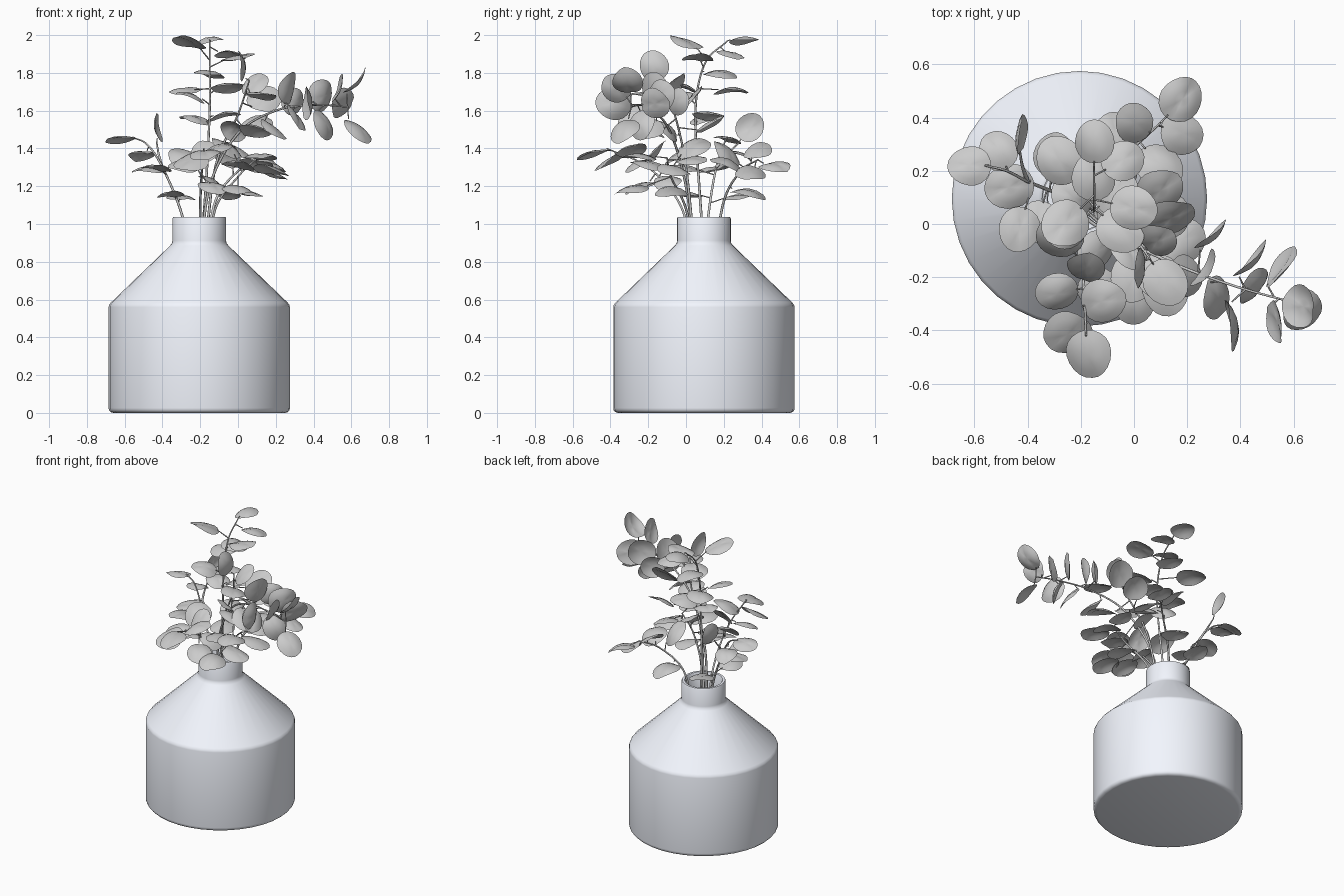
import bpy, bmesh, math, random
from mathutils import Vector, Matrix

if "Cube" in bpy.data.objects:
    bpy.data.objects.remove(bpy.data.objects["Cube"])

random.seed(4)
UP = Vector((0, 0, 1))


def smooth(obj, angle=40):
    bpy.ops.object.select_all(action='DESELECT')
    bpy.context.view_layer.objects.active = obj
    obj.select_set(True)
    bpy.ops.object.shade_smooth_by_angle(angle=math.radians(angle))


def mesh_object(name, bm):
    me = bpy.data.meshes.new(name)
    bm.to_mesh(me)
    bm.free()
    obj = bpy.data.objects.new(name, me)
    bpy.context.collection.objects.link(obj)
    return obj


# Vase: outer and inner wall turned around its own axis
profile = [(0, 0), (.455, 0), (.469, .004), (.478, .014), (.48, .026), (.48, .56), (.477, .572), (.468, .584),
           (.155, .885), (.145, .898), (.142, .912), (.142, 1.03), (.138, 1.037),
           (.122, 1.037), (.118, 1.03), (.118, .9), (.455, .57), (.455, .025), (0, .025)]
bm = bmesh.new()
vs = [bm.verts.new((r, 0, z)) for r, z in profile]
es = [bm.edges.new(p) for p in zip(vs, vs[1:])]
bmesh.ops.spin(bm, geom=vs + es, axis=(0, 0, 1), cent=(0, 0, 0), angle=2 * math.pi, steps=36)
bmesh.ops.remove_doubles(bm, verts=bm.verts, dist=1e-4)
bmesh.ops.recalc_face_normals(bm, faces=bm.faces)
vase = mesh_object("vase", bm)
vase.location = (-.205, .095, 0)
smooth(vase)
glaze = bpy.data.materials.new("pale_glaze")
glaze.diffuse_color = (.9, .93, 1, 1)
glaze.use_nodes = True
glaze.node_tree.nodes["Principled BSDF"].inputs["Base Color"].default_value = glaze.diffuse_color
vase.data.materials.append(glaze)


# Smooth path through a few stem points
def path(points, n=10):
    p = [Vector(q) for q in points]
    p = [2 * p[0] - p[1]] + p + [2 * p[-1] - p[-2]]
    out = []
    for a, b, c, d in zip(p, p[1:], p[2:], p[3:]):
        for i in range(n):
            t = i / n
            out.append(.5 * (2 * b + (c - a) * t + (2 * a - 5 * b + 4 * c - d) * t * t
                             + (3 * b - a - 3 * c + d) * t ** 3))
    return out + [p[-2]]


# Round leaf, folded along the midrib with a drooping rim
def add_leaf(bm, centre, along, normal, size):
    side = normal.cross(along)
    rot = Matrix((along, side, normal)).transposed()
    fold, curl = random.uniform(.1, .3), random.uniform(-.4, -.1)

    def vert(r, a):
        u, v = r * math.cos(a), r * math.sin(a) * (.95 - .08 * math.cos(a))
        w = .12 + fold * abs(v) + curl * u * u - .5 * v * v + .15 * u * v
        return bm.verts.new(centre + rot @ (Vector((u * 1.05, v, w)) * size))
    n = 20
    mid = vert(0, 0)
    rings = [[vert(r, 2 * math.pi * i / n) for i in range(n)] for r in (.35, .7, 1)]
    for i in range(n):
        j = (i + 1) % n
        bm.faces.new((mid, rings[0][i], rings[0][j]))
        for inner, outer in zip(rings, rings[1:]):
            bm.faces.new((inner[i], outer[i], outer[j], inner[j]))


def add_spline(curve, pts, r0, r1):
    s = curve.splines.new('POLY')
    s.points.add(len(pts) - 1)
    for i, (sp, p) in enumerate(zip(s.points, pts)):
        sp.co = (*p, 1)
        sp.radius = r0 + (r1 - r0) * i / (len(pts) - 1)


# Branch: a stem, and leaves on short stalks from the nearest stem point
# lift turns the leaves from facing along the stem (0) to facing up (1)
def branch(name, lift, stem, leaves, facing=None):
    pts = path(stem)
    curve = bpy.data.curves.new(name + "_stem", 'CURVE')
    curve.dimensions = '3D'
    curve.bevel_depth = .008
    curve.bevel_resolution = 1
    curve.use_fill_caps = True
    add_spline(curve, pts, 1, .5)
    obj = bpy.data.objects.new(name + "_stem", curve)
    bpy.context.collection.objects.link(obj)
    bm = bmesh.new()
    for c in leaves:
        c = Vector(c)
        i = min(range(len(pts)), key=lambda k: (pts[k] - c + UP * .03).length)
        tangent = (pts[min(i + 1, len(pts) - 1)] - pts[max(i - 1, 0)]).normalized()
        along = c - pts[i]
        if along.length < .04:
            along += tangent * .1
        along.normalize()
        if lift > .5:
            along.z *= .6
        else:
            along += tangent * .45
        along.normalize()
        jitter = Vector([random.uniform(-.25, .25) for _ in range(3)])
        normal = Vector(facing) if facing else tangent * (1 - lift) + UP * lift + jitter
        normal -= along * normal.dot(along)
        if normal.length < .15:
            normal = UP - along * UP.dot(along)
        size = random.uniform(.076, .094)
        add_leaf(bm, c, along, normal.normalized(), size)
        add_spline(curve, [pts[i], c - along * size * .95], .5, .35)
    smooth(mesh_object(name + "_leaves", bm), 60)


branch("tall_branch", .8,
       [(-.2, .1, .8), (-.17, .07, 1.2), (-.15, .05, 1.6), (-.15, .1, 1.85), (-.15, .22, 1.97)],
       [(-.15, .31, 1.98), (-.04, .24, 1.9), (-.26, 0, 1.96), (0, .06, 1.88), (-.15, .18, 1.8),
        (-.28, .24, 1.71), (-.05, -.02, 1.73), (-.23, .1, 1.56), (-.07, .12, 1.58), (-.25, -.02, 1.68)])
branch("long_right_branch", .1,
       [(-.2, .05, .8), (-.15, 0, 1.2), (0, -.08, 1.48), (.2, -.17, 1.6), (.4, -.24, 1.63), (.58, -.29, 1.62)],
       [(.63, -.31, 1.75), (.64, -.33, 1.5), (.55, -.16, 1.64), (.53, -.37, 1.72), (.45, -.14, 1.68),
        (.38, -.38, 1.64), (.46, -.24, 1.53), (.3, -.05, 1.65), (.27, -.17, 1.72), (.31, -.28, 1.56),
        (.19, -.2, 1.5)])
branch("upright_branch", .1,
       [(-.18, .05, .8), (-.12, 0, 1.3), (0, -.06, 1.58), (.06, -.13, 1.76)],
       [(.03, -.17, 1.84), (.09, -.06, 1.74), (.12, -.22, 1.68), (.14, .03, 1.66), (.1, .13, 1.53),
        (.1, -.2, 1.5), (-.02, -.1, 1.5)])
branch("left_branch", .75,
       [(-.25, .1, .8), (-.3, .12, 1.06), (-.4, .16, 1.3), (-.48, .2, 1.42), (-.56, .22, 1.46)],
       [(-.62, .22, 1.45), (-.51, .28, 1.37), (-.47, .14, 1.29), (-.3, .26, 1.14), (-.36, .01, 1.16),
        (-.43, -.02, 1.3)])
branch("left_upper_leaf", .1,
       [(-.4, .16, 1.3), (-.42, .22, 1.37), (-.43, .28, 1.43)], [(-.43, .34, 1.51)], (-.6, .5, .4))
branch("back_branch", .75,
       [(-.17, .15, .8), (-.12, .2, 1.12), (0, .29, 1.28), (.1, .38, 1.34)],
       [(.18, .47, 1.31), (.18, .34, 1.27), (0, .38, 1.39), (.1, .22, 1.33), (-.07, .33, 1.17),
        (-.06, .22, 1.38)])
branch("front_branch", .65,
       [(-.2, .05, .8), (-.2, -.03, 1.1), (-.19, -.2, 1.3), (-.18, -.42, 1.4)],
       [(-.17, -.49, 1.37), (-.25, -.41, 1.33), (-.12, -.29, 1.4), (-.29, -.26, 1.32), (-.13, -.25, 1.2),
        (-.28, -.05, 1.36), (-.18, -.16, 1.38)])
branch("low_right_branch", .7,
       [(-.15, .05, .8), (-.12, 0, 1.08), (0, -.08, 1.25), (.1, -.1, 1.35)],
       [(.14, .03, 1.34), (.18, -.06, 1.29), (.04, -.08, 1.17), (0, -.29, 1.19), (0, -.2, 1.32),
        (-.14, -.1, 1.23), (-.06, .04, 1.41), (.12, -.25, 1.36)])
